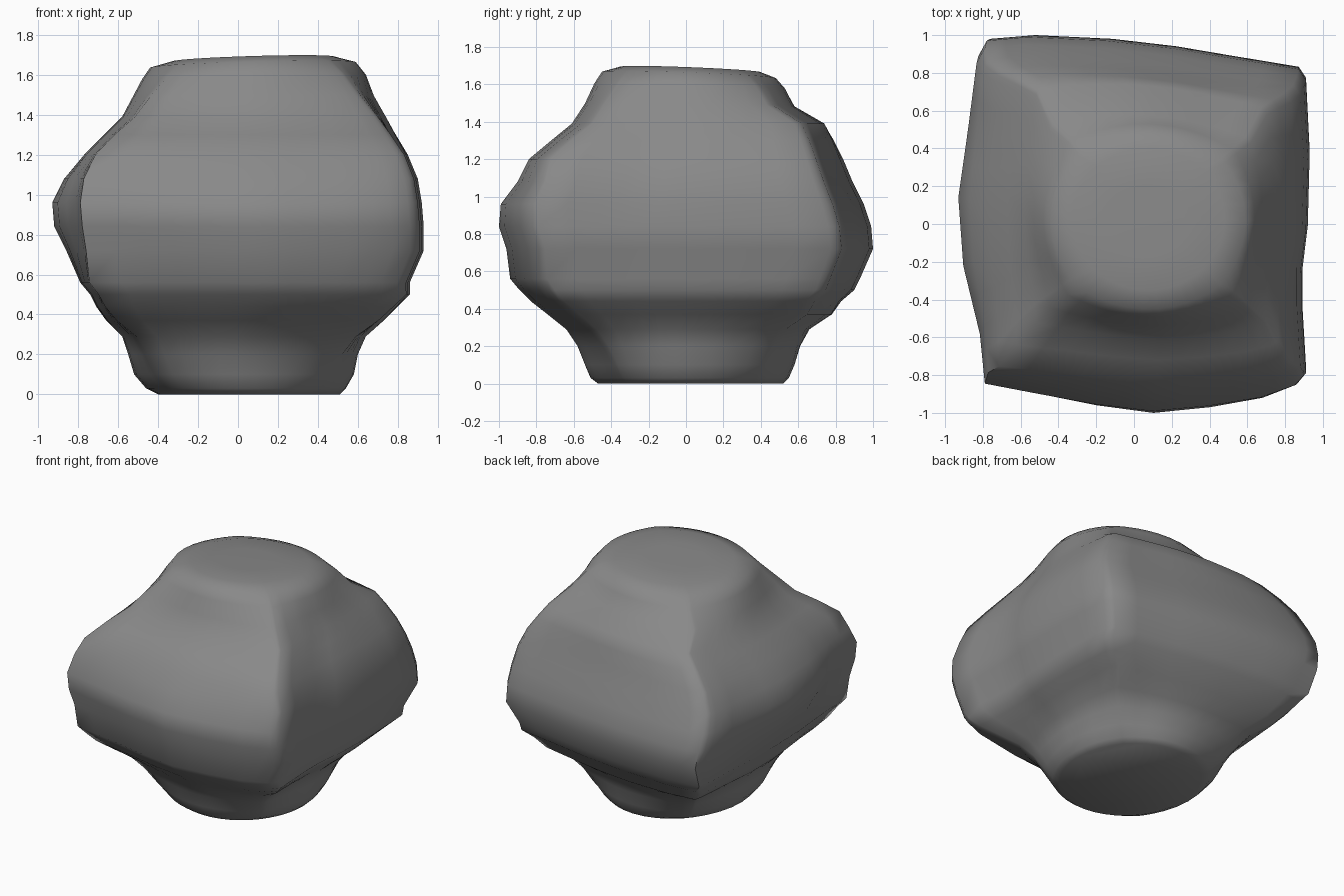
import bpy, bmesh, math

# Widest outline seen from above (counter-clockwise, rounded square)
OUTLINE = [(0.92, 0.0), (0.93, 0.38), (0.91, 0.77), (0.87, 0.83), (0.5, 0.89), (0.2, 0.94),
           (-0.15, 0.98), (-0.57, 1.0), (-0.77, 0.98), (-0.82, 0.90), (-0.87, 0.55),
           (-0.93, 0.17), (-0.90, -0.2), (-0.80, -0.57), (-0.77, -0.83), (-0.5, -0.89),
           (-0.2, -0.95), (0.10, -0.99), (0.4, -0.96), (0.68, -0.91), (0.86, -0.84),
           (0.91, -0.78), (0.89, -0.45), (0.89, -0.24)]

# Sections: z, left, right, front, back, squareness
SECTIONS = [
    (0.00, -0.40, 0.51, -0.47, 0.52, 0.0),
    (0.03, -0.46, 0.54, -0.51, 0.55, 0.08),
    (0.10, -0.52, 0.58, -0.54, 0.58, 0.22),
    (0.20, -0.55, 0.60, -0.58, 0.61, 0.48),
    (0.29, -0.58, 0.64, -0.64, 0.66, 0.72),
    (0.37, -0.66, 0.73, -0.74, 0.78, 0.9),
    (0.44, -0.71, 0.80, -0.83, 0.83, 0.97),
    (0.50, -0.74, 0.86, -0.89, 0.90, 1.0),
    (0.56, -0.79, 0.86, -0.94, 0.93, 1.0),
    (0.72, -0.86, 0.93, -0.96, 1.00, 1.0),
    (0.84, -0.92, 0.93, -1.00, 0.99, 1.0),
    (0.96, -0.93, 0.92, -0.99, 0.95, 1.0),
    (1.08, -0.87, 0.90, -0.90, 0.89, 1.0),
    (1.20, -0.77, 0.85, -0.84, 0.84, 1.0),
    (1.30, -0.67, 0.79, -0.72, 0.79, 0.93),
    (1.39, -0.58, 0.74, -0.61, 0.74, 0.82),
    (1.49, -0.53, 0.68, -0.54, 0.58, 0.62),
    (1.59, -0.48, 0.64, -0.49, 0.53, 0.3),
    (1.65, -0.44, 0.59, -0.45, 0.48, 0.12),
    (1.68, -0.33, 0.48, -0.35, 0.40, 0.0),
    (1.685, -0.15, 0.27, -0.17, 0.20, 0.0),
]


def section(z, x0, x1, y0, y1, square):
    """Blend circle and square outline, then fit it to the given extents."""
    flat = 0.7 * min(1.0, abs(z - 0.9) / 0.35)      # bulging sides flatten away from the waist
    flat_front = 0.6 * flat if z > 0.9 else 0.0
    outline = [(x + (-0.9 - x) * flat if x < -0.7 else x,
                y + (-0.95 - y) * flat_front if y < -0.77 else y) for x, y in OUTLINE]
    pts = []
    for i, a in enumerate(outline):
        b = outline[(i + 1) % len(outline)]
        for p in (a, ((a[0] + b[0]) / 2, (a[1] + b[1]) / 2)):
            t = math.atan2(p[1], p[0])
            pts.append((math.cos(t) * (1 - square) + p[0] * square,
                        math.sin(t) * (1 - square) + p[1] * square))
    lx, hx = min(p[0] for p in pts), max(p[0] for p in pts)
    ly, hy = min(p[1] for p in pts), max(p[1] for p in pts)
    tilt = max(0.0, (z - 1.4) / 0.28)
    ring = []
    for px, py in pts:
        x = x0 + (px - lx) / (hx - lx) * (x1 - x0)
        y = y0 + (py - ly) / (hy - ly) * (y1 - y0)
        # Gentle slope of the top
        ring.append((x, y, z + tilt * (0.03 * (x - 0.07) - 0.04 * y)))
    return ring


# Lumpy body lofted through the sections
bm = bmesh.new()
rings = [[bm.verts.new(p) for p in section(*s)] for s in SECTIONS]
for a, b in zip(rings, rings[1:]):
    n = len(a)
    for i in range(n):
        j = (i + 1) % n
        bm.faces.new((a[i], a[j], b[j], b[i]))
bm.faces.new(rings[0][::-1])
bm.faces.new(rings[-1])
mesh = bpy.data.meshes.new("lumpy_body")
bm.to_mesh(mesh)
bm.free()
body = bpy.data.objects.new("lumpy_body", mesh)
bpy.context.collection.objects.link(body)

# Dark grey stone
stone = bpy.data.materials.new("dark_grey")
stone.diffuse_color = (0.25, 0.25, 0.25, 1.0)
mesh.materials.append(stone)

bpy.context.view_layer.objects.active = body
body.select_set(True)
bpy.ops.object.shade_smooth_by_angle(angle=math.radians(60))
